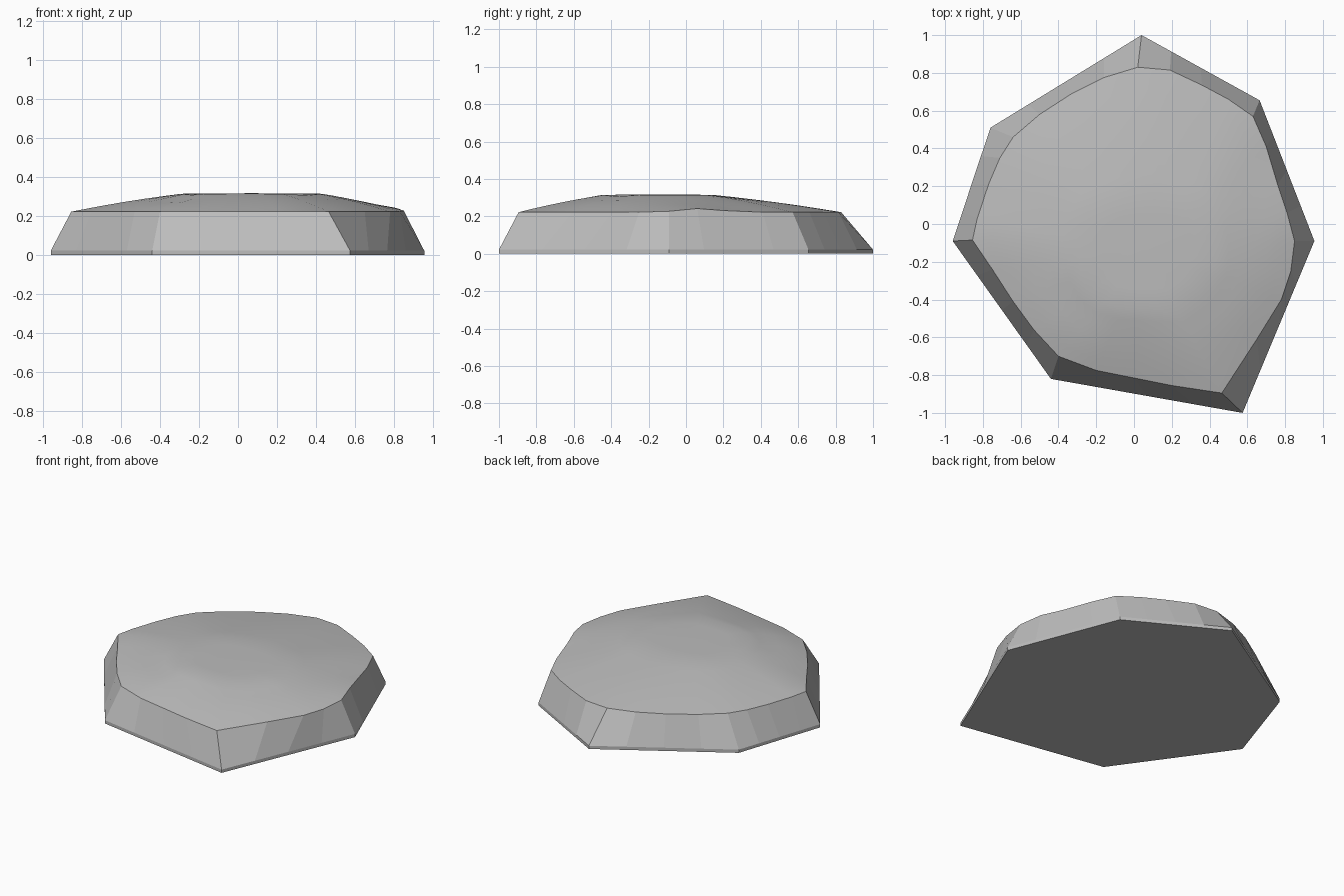
import bpy
import bmesh
from math import exp
from mathutils import Vector

cube = bpy.data.objects.get("Cube")
if cube:
    bpy.data.objects.remove(cube, do_unlink=True)

grey = bpy.data.materials.new("stone grey")
grey.use_nodes = True
color = (0.5, 0.5, 0.5, 1)
grey.diffuse_color = color
grey.node_tree.nodes["Principled BSDF"].inputs["Base Color"].default_value = color

# Seven ground corners, and the rim with four points per side
corners = [(.04, 1), (.665, .655), (.955, -.09), (.575, -1),
           (-.44, -.82), (-.96, -.09), (-.76, .51)]
rim = [(.02, .83), (.19, .815), (.36, .735), (.5, .66), (.63, .57), (.7, .41),
       (.76, .21), (.81, .06), (.85, -.09), (.83, -.25), (.78, -.4), (.65, -.61),
       (.465, -.895), (.2, -.855), (0, -.815), (-.2, -.775), (-.4, -.7),
       (-.53, -.56), (-.64, -.41), (-.75, -.24), (-.855, -.085), (-.83, .03),
       (-.77, .21), (-.71, .35), (-.64, .46), (-.5, .58), (-.33, .69), (-.16, .775)]
ground = []
for a, b in zip(corners, corners[1:] + corners[:1]):
    ground += [Vector(a).lerp(Vector(b), k / 4) for k in range(4)]

centre = Vector((.07, -.15))


def plateau_point(p):
    """Point on a rounded-square plateau in the direction of p."""
    d = (Vector(p) - centre).normalized()
    radius = ((abs(d.x) / .36) ** 3 + (abs(d.y) / .3) ** 3) ** (-1 / 3)
    return centre + d * radius


def bump(p, x, y, size):
    return exp(-((p.x - x) ** 2 + (p.y - y) ** 2) / size ** 2)


def dome_height(p, t):
    """Crown height, with shallow dents beside the front ridge."""
    base = .222 + .02 * bump(p, .81, .08, .15)
    z = base + (.314 - base) * (1.25 * t - .25 * t * t)
    fade = min(1, t * 3)
    return z - fade * (.013 * bump(p, -.32, -.42, .11)
                       + .01 * bump(p, .4, -.4, .1))


bm = bmesh.new()


def ring(points, heights):
    return [bm.verts.new((p[0], p[1], z)) for p, z in zip(points, heights)]


def bridge(lower, upper, smooth):
    n = len(lower)
    for i in range(n):
        j = (i + 1) % n
        face = bm.faces.new((lower[i], lower[j], upper[j], upper[i]))
        face.smooth = smooth


# Flat underside, short upright foot and sloping sides
n = len(rim)
foot = ring(ground, [0] * n)
bm.faces.new(foot)
lip = ring(ground, [.022] * n)
bridge(foot, lip, False)
previous = ring(rim, [dome_height(Vector(p), 0) for p in rim])
bridge(lip, previous, False)
rim_edges = [bm.edges.get((previous[i], previous[(i + 1) % n])) for i in range(n)]

# Gently domed crown, rising in rings to the plateau
steps = 6
for k in range(1, steps + 1):
    t = k / steps
    points = [Vector(p).lerp(plateau_point(p), t) for p in rim]
    current = ring(points, [dome_height(p, t) for p in points])
    bridge(previous, current, True)
    previous = current

# Nearly level plateau
for s in (.65, .3):
    points = [centre + (plateau_point(p) - centre) * s for p in rim]
    current = ring(points, [dome_height(p, 1) + .002 for p in points])
    bridge(previous, current, True)
    previous = current
middle = bm.verts.new((centre.x, centre.y, .317))
for i in range(n):
    bm.faces.new((previous[i], previous[(i + 1) % n], middle)).smooth = True

for edge in rim_edges:
    edge.smooth = False
bmesh.ops.recalc_face_normals(bm, faces=bm.faces)

mesh = bpy.data.meshes.new("flat_stone")
bm.to_mesh(mesh)
bm.free()
mesh.materials.append(grey)
stone = bpy.data.objects.new("flat_stone", mesh)
bpy.context.collection.objects.link(stone)
